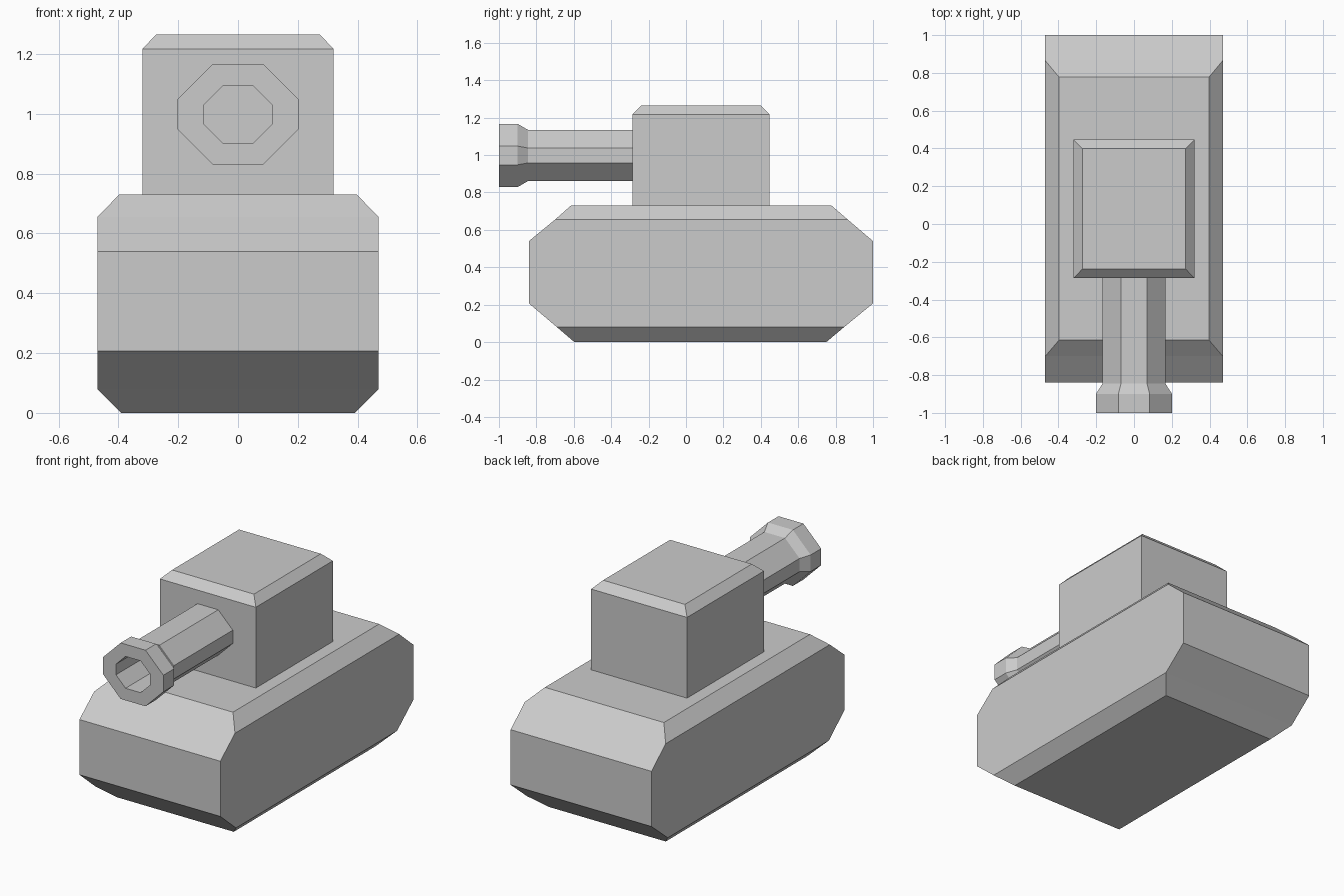
import bpy
import bmesh

if "Cube" in bpy.data.objects:
    bpy.data.objects.remove(bpy.data.objects["Cube"])


def loft(name, rings, cap_start=True, cap_end=True):
    """Skin a list of equal-length point rings into one flat-shaded object."""
    bm = bmesh.new()
    loops = [[bm.verts.new(p) for p in ring] for ring in rings]
    n = len(loops[0])
    for a, b in zip(loops, loops[1:]):
        for i in range(n):
            j = (i + 1) % n
            bm.faces.new((a[i], a[j], b[j], b[i]))
    if cap_start:
        bm.faces.new(loops[0][::-1])
    if cap_end:
        bm.faces.new(loops[-1])
    bmesh.ops.recalc_face_normals(bm, faces=bm.faces)
    mesh = bpy.data.meshes.new(name)
    bm.to_mesh(mesh)
    bm.free()
    obj = bpy.data.objects.new(name, mesh)
    bpy.context.collection.objects.link(obj)
    return obj


def rect(z, half_w, front, back):
    return [(-half_w, front, z), (half_w, front, z),
            (half_w, back, z), (-half_w, back, z)]


def octagon(y, w, h, cut, zc=0.998):
    """Box outline w x h (half sizes) with 45 degree corners."""
    a, b = w - cut, h - cut
    pts = [(w, -b), (w, b), (a, h), (-a, h), (-w, b), (-w, -b), (-a, -h), (a, -h)]
    return [(x, y, zc + z) for x, z in pts]


# Hull: sloped ends and chamfered long edges
loft("hull", [
    rect(0.00, 0.39, -0.597, 0.75),
    rect(0.08, 0.47, -0.69, 0.845),
    rect(0.207, 0.47, -0.84, 1.0),
    rect(0.54, 0.47, -0.84, 1.0),
    rect(0.655, 0.47, -0.70, 0.865),
    rect(0.73, 0.397, -0.615, 0.778),
])

# Turret: box with a chamfered top, open where it sits on the hull
loft("turret", [
    rect(0.73, 0.32, -0.287, 0.447),
    rect(1.217, 0.32, -0.287, 0.447),
    rect(1.265, 0.273, -0.238, 0.40),
], cap_start=False)

# Gun barrel: octagonal tube flaring to the muzzle, then folding into the bore
loft("gun_barrel", [
    octagon(-0.27, 0.166, 0.137, 0.097),
    octagon(-0.845, 0.166, 0.137, 0.097),
    octagon(-0.90, 0.202, 0.169, 0.119),
    octagon(-1.00, 0.202, 0.169, 0.119),
    octagon(-1.00, 0.114, 0.096, 0.064),
    octagon(-0.65, 0.114, 0.096, 0.064),
])
